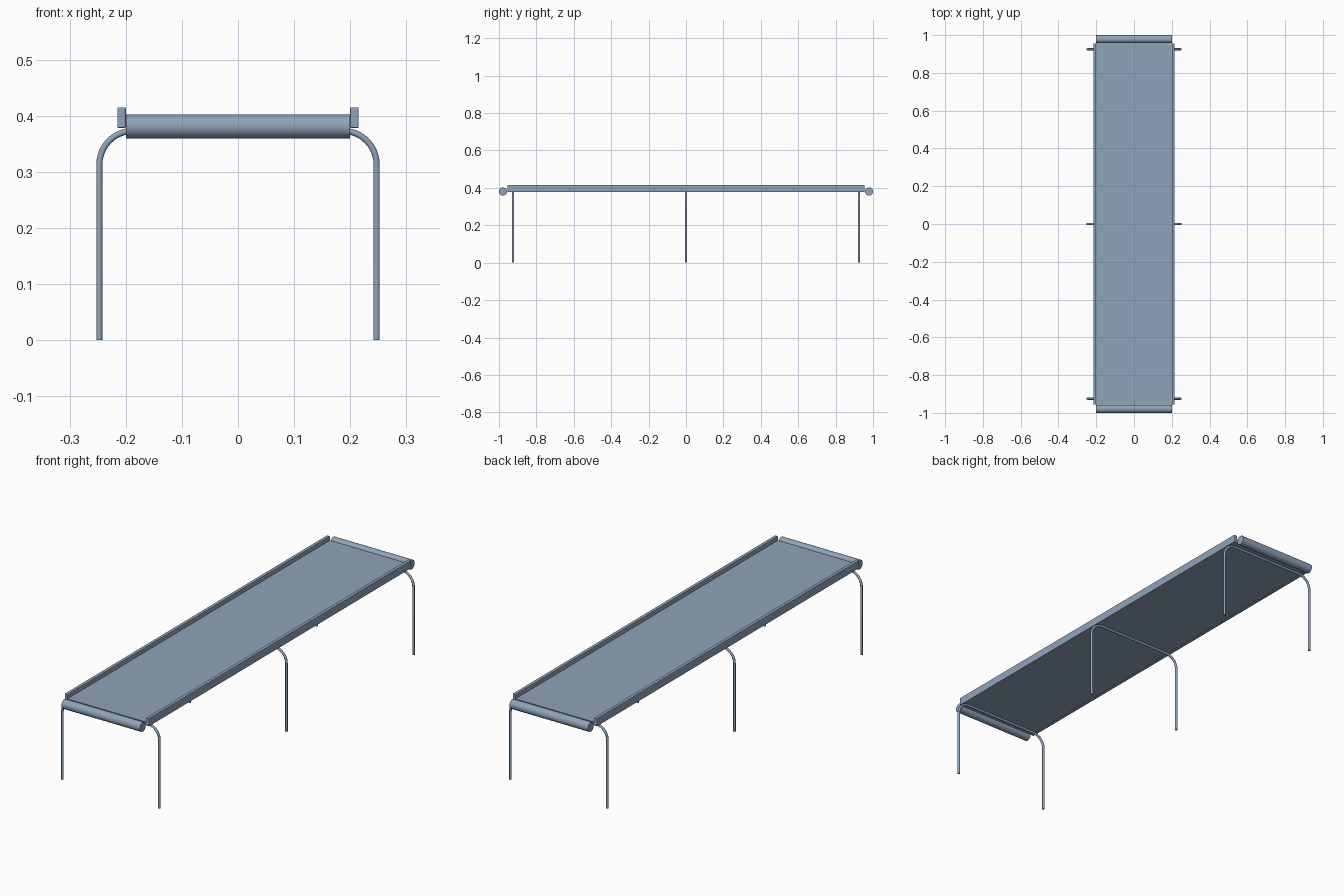
import bpy, bmesh, math
from mathutils import Matrix

cube = bpy.data.objects.get("Cube")
if cube:
    bpy.data.objects.remove(cube, do_unlink=True)

# One painted-steel colour for every part
steel = bpy.data.materials.new("blue grey steel")
colour = (0.275, 0.37, 0.49, 1.0)
steel.diffuse_color = colour
steel.use_nodes = True
for node in steel.node_tree.nodes:
    if node.type == "BSDF_PRINCIPLED":
        node.inputs["Base Color"].default_value = colour


def finish(name, bm, smooth=False):
    mesh = bpy.data.meshes.new(name)
    bm.to_mesh(mesh)
    bm.free()
    mesh.materials.append(steel)
    obj = bpy.data.objects.new(name, mesh)
    bpy.context.collection.objects.link(obj)
    if smooth:
        for o in bpy.context.selected_objects:
            o.select_set(False)
        obj.select_set(True)
        bpy.context.view_layer.objects.active = obj
        bpy.ops.object.shade_smooth_by_angle(angle=math.radians(35))
    return obj


def box(name, x0, x1, y0, y1, z0, z1):
    bm = bmesh.new()
    place = (Matrix.Translation(((x0 + x1) / 2, (y0 + y1) / 2, (z0 + z1) / 2))
             @ Matrix.Diagonal((x1 - x0, y1 - y0, z1 - z0, 1)))
    bmesh.ops.create_cube(bm, size=1, matrix=place)
    return finish(name, bm)


# Flat belt bed
box("belt", -0.2, 0.2, -0.955, 0.955, 0.379, 0.395)

# Side rails with slightly eased edges
for side, x0, x1 in (("left", 0.2, 0.215), ("right", -0.215, -0.2)):
    rail = box(side + "_rail", x0, x1, -0.955, 0.955, 0.378, 0.415)
    bevel = rail.modifiers.new("eased edges", "BEVEL")
    bevel.width = 0.002
    bevel.segments = 2

# End rollers lying across the bed
for end, y in (("front", -0.9785), ("back", 0.9785)):
    bm = bmesh.new()
    bmesh.ops.create_cone(
        bm, cap_ends=True, segments=32, radius1=0.0215, radius2=0.0215, depth=0.4,
        matrix=Matrix.Translation((0, y, 0.381)) @ Matrix.Rotation(math.pi / 2, 4, "Y"))
    finish(end + "_roller", bm, smooth=True)

# Bent tube legs: up one side, across under the bed, down the other
LEG_X, TOP, BEND = 0.247, 0.373, 0.06
half = [(LEG_X, 0.0)]
for i in range(13):
    a = math.pi / 2 * i / 12
    half.append((LEG_X - BEND + BEND * math.cos(a), TOP - BEND + BEND * math.sin(a)))
path = half + [(-x, z) for x, z in reversed(half)]


def bent_tube(name, y, radius=0.0055, sides=16):
    bm = bmesh.new()
    rings = []
    for i, (x, z) in enumerate(path):
        ax, az = path[max(i - 1, 0)]
        bx, bz = path[min(i + 1, len(path) - 1)]
        if i in (0, len(path) - 1):
            nx, nz = math.copysign(1, x), 0.0
        else:
            length = math.hypot(bx - ax, bz - az)
            nx, nz = (bz - az) / length, -(bx - ax) / length
        ring = []
        for k in range(sides):
            t = 2 * math.pi * k / sides
            off = radius * math.cos(t)
            ring.append(bm.verts.new((x + nx * off, y + radius * math.sin(t), z + nz * off)))
        rings.append(ring)
    for r0, r1 in zip(rings, rings[1:]):
        for k in range(sides):
            j = (k + 1) % sides
            bm.faces.new((r0[k], r0[j], r1[j], r1[k]))
    bm.faces.new(rings[0])
    bm.faces.new(rings[-1])
    bmesh.ops.recalc_face_normals(bm, faces=bm.faces)
    return finish(name, bm, smooth=True)


for place, y in (("front", -0.925), ("middle", 0.0), ("back", 0.925)):
    bent_tube(place + "_leg_frame", y)
